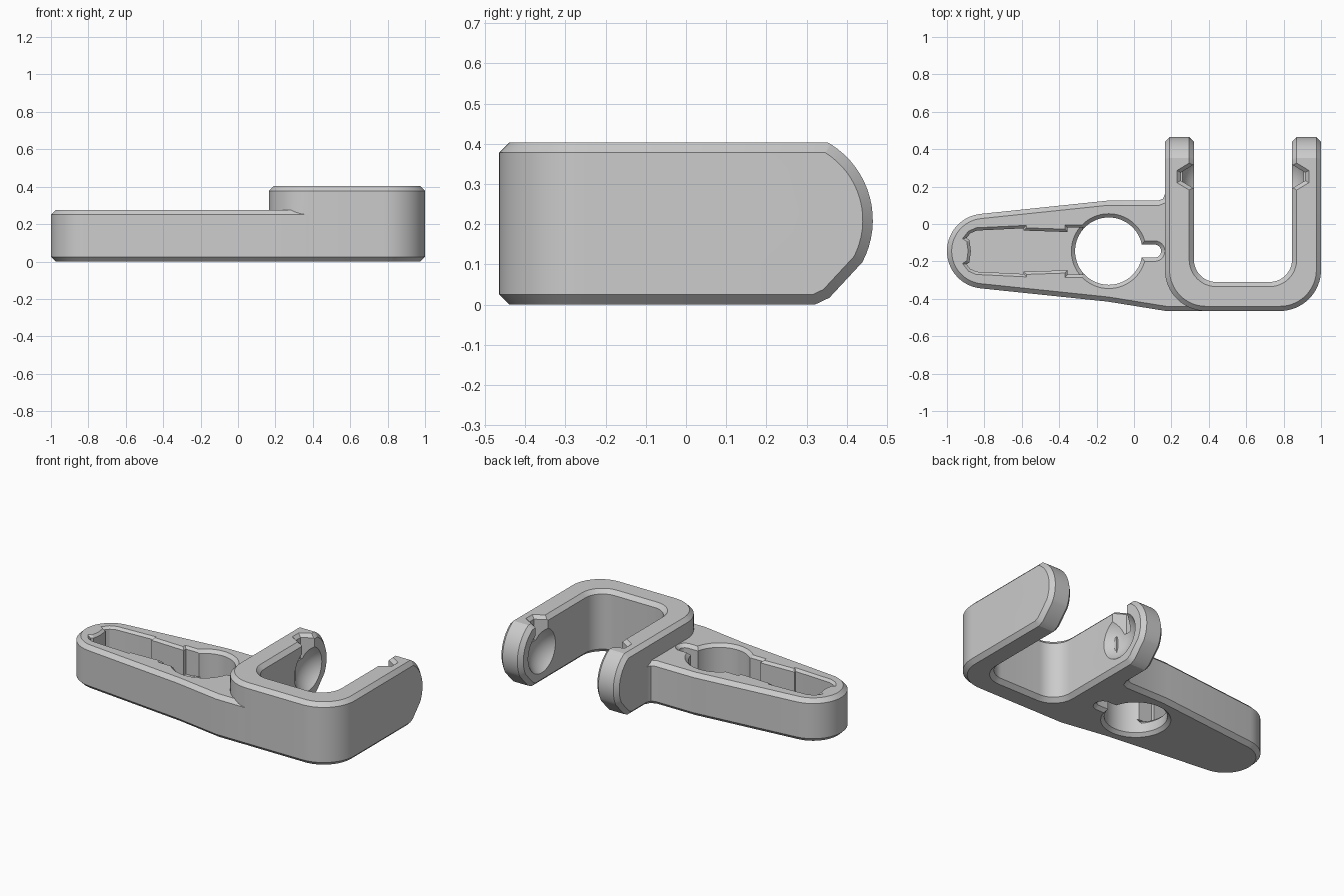
import bpy
import bmesh
from math import cos, sin, radians
from mathutils import Vector

if "Cube" in bpy.data.objects:
    bpy.data.objects.remove(bpy.data.objects["Cube"], do_unlink=True)

grey = bpy.data.materials.new("plain_grey")
grey.use_nodes = True
grey.diffuse_color = (0.6, 0.6, 0.6, 1)
grey.node_tree.nodes["Principled BSDF"].inputs["Base Color"].default_value = (0.6, 0.6, 0.6, 1)


def arc(cx, cy, r, start, end, steps):
    angles = [radians(start + (end - start) * i / steps) for i in range(steps + 1)]
    return [(cx + r * cos(a), cy + r * sin(a)) for a in angles]


def grown(points, distance):
    """Offset a counter-clockwise outline outwards with mitred corners."""
    result = []
    for i, p in enumerate(points):
        before, here, after = Vector(points[i - 1]), Vector(p), Vector(points[(i + 1) % len(points)])
        d1, d2 = (here - before).normalized(), (after - here).normalized()
        n1, n2 = Vector((d1.y, -d1.x)), Vector((d2.y, -d2.x))
        result.append(here + (n1 + n2) * distance / (1 + n1.dot(n2)))
    return result


def finish(name, bm):
    bm.normal_update()
    bmesh.ops.recalc_face_normals(bm, faces=bm.faces)
    mesh = bpy.data.meshes.new(name)
    bm.to_mesh(mesh)
    bm.free()
    mesh.materials.append(grey)
    obj = bpy.data.objects.new(name, mesh)
    bpy.context.collection.objects.link(obj)
    return obj


def solid(name, outline, levels, along_x=False):
    """Stack offset copies of an outline; levels are (height, growth)."""
    bm = bmesh.new()
    rings = []
    for height, growth in levels:
        ring = []
        for u, v in grown(outline, growth):
            ring.append(bm.verts.new((height, u, v) if along_x else (u, v, height)))
        rings.append(ring)
    bm.faces.new(rings[0][::-1])
    bm.faces.new(rings[-1])
    count = len(outline)
    for low, high in zip(rings, rings[1:]):
        for i in range(count):
            j = (i + 1) % count
            bm.faces.new((low[i], low[j], high[j], high[i]))
    return finish(name, bm)


def apply(obj, modifier):
    bpy.context.view_layer.objects.active = obj
    bpy.ops.object.modifier_apply(modifier=modifier.name)


def volume(obj):
    bm = bmesh.new()
    bm.from_mesh(obj.data)
    result = bm.calc_volume(signed=True)
    bm.free()
    return result


def combine(obj, other, operation):
    """Boolean that tries the next solver when the result loses too much volume."""
    a, b = volume(obj), volume(other)
    least = {"DIFFERENCE": a - b, "UNION": max(a, b), "INTERSECT": a / 2}[operation]
    source = obj.data
    for solver in ("EXACT", "MANIFOLD", "FLOAT"):
        obj.data = source.copy()
        mod = obj.modifiers.new("combine", "BOOLEAN")
        mod.operation, mod.solver, mod.object = operation, solver, other
        apply(obj, mod)
        if volume(obj) > least - 0.0001:
            break
    else:
        obj.data = source
        if operation == "UNION":
            return
    bpy.data.objects.remove(other, do_unlink=True)


# Tapered arm with chamfered rims
AXIS_Y = -0.145
HOLE_X = -0.135
C = 0.025
ARM_TOP = 0.275
arm_outline = [(-0.14, -0.415), (0.17, -0.465), (0.38, -0.465), (0.38, -0.4),
               (0.28, -0.3), (0.28, 0.18), (0.19, 0.18), (0.165, 0.16),
               (0.155, 0.135), (0.13, 0.125), (-0.14, 0.125)]
arm_outline += arc(-0.8, AXIS_Y, 0.2, 95, 265, 28)
body = solid("clip_body", arm_outline, [(0, -C), (C, 0), (ARM_TOP - C, 0), (ARM_TOP, -C)])

# Keyhole through the arm: round hole plus narrow slot, both with flared rims
through = [(-0.01, 0.03), (0.02, 0), (0.255, 0), (0.285, 0.03)]
hole = arc(HOLE_X, AXIS_Y, 0.18, 0, 354, 59)
slot = arc(0.11, AXIS_Y, 0.035, -90, 90, 12) + arc(0, AXIS_Y, 0.035, 90, 270, 6)
combine(body, solid("hole_cutter", hole, through), "DIFFERENCE")
combine(body, solid("slot_cutter", slot, through), "DIFFERENCE")

# Stepped pocket with snap ridges
FLOOR = 0.1
side = [(-0.2, 0.125), (-0.355, 0.125), (-0.355, 0.102), (-0.59, 0.11),
        (-0.59, 0.122), (-0.84, 0.11), (-0.875, 0.095), (-0.895, 0.07), (-0.88, 0.06)]
pocket = [(x, AXIS_Y + h) for x, h in side] + [(-0.872, AXIS_Y)]
pocket += [(x, AXIS_Y - h) for x, h in reversed(side)]
combine(body, solid("pocket_cutter", pocket,
                    [(FLOOR, 0), (0.26, 0), (0.285, 0.025)]), "DIFFERENCE")

# Chamfer where the pocket floor meets the hole
lip = [(HOLE_X, AXIS_Y)] + arc(HOLE_X, AXIS_Y, 0.175, 142, 218, 14)
combine(body, solid("lip_cutter", lip, [(FLOOR - 0.025, 0), (FLOOR + 0.005, 0.03)]), "DIFFERENCE")

# U-shaped hook, its open ends trimmed to a rounded profile
LEFT, RIGHT, FRONT, WALL, HOOK_TOP = 0.165, 1.0, -0.465, 0.155, 0.403
R_OUT, R_IN = 0.22, 0.12


def u_corners(inset, r, steps):
    x0, x1, y0 = LEFT + inset, RIGHT - inset, FRONT + inset
    return (arc(x0 + r, y0 + r, r, 180, 270, steps)
            + arc(x1 - r, y0 + r, r, 270, 360, steps))


hook_outline = [(LEFT, 0.6)] + u_corners(0, R_OUT, 16) + [(RIGHT, 0.6), (RIGHT - WALL, 0.6)]
hook_outline += u_corners(WALL, R_IN, 12)[::-1] + [(LEFT + WALL, 0.6)]
hook = solid("hook", hook_outline, [(0, 0), (HOOK_TOP, 0)])
tip_profile = [(-1, -0.01), (0.3, -0.01), (0.357, 0.017)]
tip_profile += arc(0.242, 0.21, 0.223, -28, 90, 22) + [(-1, 0.433)]
combine(hook, solid("tip_cutter", tip_profile, [(-0.5, 0), (1.5, 0)], along_x=True), "INTERSECT")
bevel = hook.modifiers.new("chamfer", "BEVEL")
bevel.width, bevel.segments = C, 1
bevel.limit_method, bevel.angle_limit = "ANGLE", radians(50)
bevel.use_clamp_overlap = False
apply(hook, bevel)

# Round sockets with entry notches on both inner faces
notch = [(0.37, 0.348), (0.32, 0.318), (0.25, 0.275),
         (0.25, 0.232), (0.32, 0.19), (0.37, 0.16)]
for mirrored in (False, True):
    def flip(x):
        return LEFT + RIGHT - x if mirrored else x

    outline = [(flip(x), y) for x, y in notch]
    if mirrored:
        outline.reverse()
    combine(hook, solid("notch_cutter", outline,
                        [(0.25, 0), (0.383, 0), (0.423, 0.04)]), "DIFFERENCE")
    ball = bmesh.new()
    bmesh.ops.create_uvsphere(ball, u_segments=48, v_segments=28, radius=0.175)
    bmesh.ops.translate(ball, verts=ball.verts, vec=(flip(0.427), 0.253, 0.205))
    combine(hook, finish("socket_cutter", ball), "DIFFERENCE")

# Fuse arm and hook
combine(body, hook, "UNION")
for obj in (body, hook) if "hook" in bpy.data.objects else (body,):
    bpy.ops.object.select_all(action="DESELECT")
    obj.select_set(True)
    bpy.context.view_layer.objects.active = obj
    bpy.ops.object.shade_smooth_by_angle(angle=radians(25))
